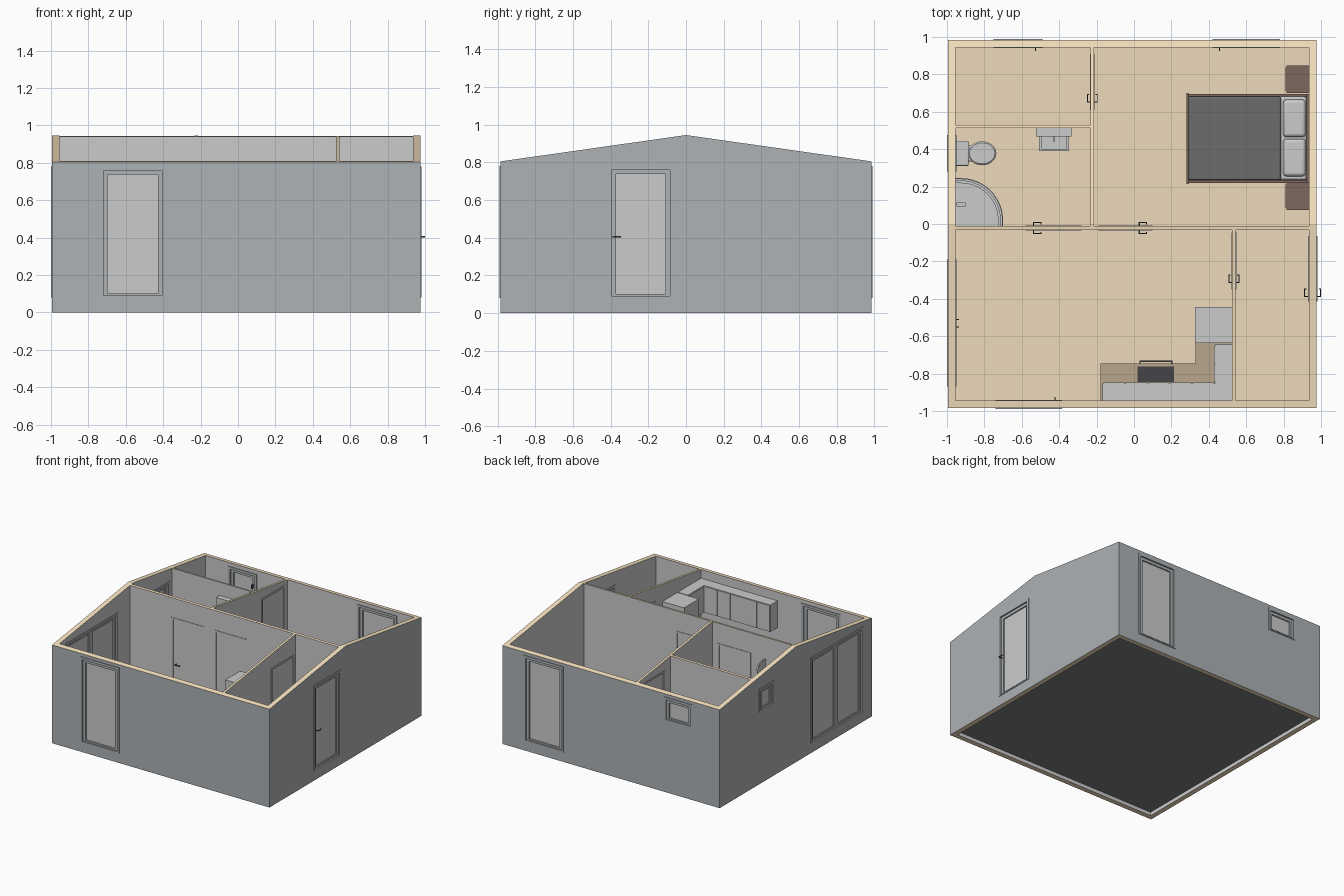
import bpy, bmesh, math
from mathutils import Matrix, Vector

if "Cube" in bpy.data.objects:
    bpy.data.objects.remove(bpy.data.objects["Cube"])

def mat(name, c):
    m = bpy.data.materials.new(name)
    m.diffuse_color = (*c, 1)
    m.use_nodes = True
    m.node_tree.nodes["Principled BSDF"].inputs["Base Color"].default_value = m.diffuse_color
    return m

LINING = mat("lining", (.8, .8, .8))
CLAD = mat("cladding", (.42, .445, .46))
WOOD = mat("wall_timber", (.95, .78, .53))
FLOOR = mat("floor_board", (.85, .7, .5))
SLAB = mat("slab", (.2, .205, .21))
DARK = mat("dark", (.06, .06, .065))
CLOTH = mat("blanket", (.15, .15, .15))
BROWN = mat("brown_wood", (.2, .14, .11))
COUNTER = mat("counter_wood", (.48, .38, .27))

def finish(name, bm, mats=()):
    bmesh.ops.recalc_face_normals(bm, faces=bm.faces)
    me = bpy.data.meshes.new(name)
    bm.to_mesh(me)
    bm.free()
    ob = bpy.data.objects.new(name, me)
    bpy.context.collection.objects.link(ob)
    for m in mats:
        me.materials.append(m)
    return ob

def boxes(name, items, m=None, bevel=0, seg=3):
    """One object from (x0, x1, y0, y1, z0, z1) boxes."""
    bm = bmesh.new()
    for x0, x1, y0, y1, z0, z1 in items:
        mid = Vector(((x0 + x1) / 2, (y0 + y1) / 2, (z0 + z1) / 2))
        bmesh.ops.create_cube(bm, size=1, matrix=Matrix.Translation(mid) @
                              Matrix.Diagonal((abs(x1 - x0), abs(y1 - y0), abs(z1 - z0), 1)))
    ob = finish(name, bm, [m] if m else [])
    if bevel:
        b = ob.modifiers.new("round", 'BEVEL')
        b.width, b.segments = bevel, seg
        smooth(ob)
    return ob

def smooth(ob):
    bpy.ops.object.select_all(action='DESELECT')
    ob.select_set(True)
    bpy.context.view_layer.objects.active = ob
    bpy.ops.object.shade_smooth_by_angle(angle=math.radians(35))

def prism(name, pts, vec, mats=()):
    bm = bmesh.new()
    f = bm.faces.new([bm.verts.new(p) for p in pts])
    r = bmesh.ops.extrude_face_region(bm, geom=[f])
    bmesh.ops.translate(bm, vec=vec, verts=[v for v in r["geom"] if isinstance(v, bmesh.types.BMVert)])
    return finish(name, bm, mats)

def loft(name, rings, n=32, m=None):
    """Stacked ellipses (cx, cy, rx, ry, z), capped at both ends."""
    bm = bmesh.new()
    rows = [[bm.verts.new((cx + rx * math.cos(2 * math.pi * i / n), cy + ry * math.sin(2 * math.pi * i / n), z))
             for i in range(n)] for cx, cy, rx, ry, z in rings]
    for a, b in zip(rows, rows[1:]):
        for i in range(n):
            bm.faces.new((a[i], a[(i + 1) % n], b[(i + 1) % n], b[i]))
    bm.faces.new(rows[0])
    bm.faces.new(rows[-1])
    ob = finish(name, bm, [m] if m else [])
    smooth(ob)
    return ob

# Walls: yz profile under the pitched roof line, extruded along x
def wall(name, x0, x1, y0, y1, z0=0):
    top = lambda y: .945 - .142 * abs(y)
    ys = [y1] + ([0] if y0 < 0 < y1 else []) + [y0]
    pts = [(x0, y0, z0), (x0, y1, z0)] + [(x0, y, top(y)) for y in ys]
    ob = prism(name, pts, (x1 - x0, 0, 0), [LINING, CLAD, WOOD])
    for p in ob.data.polygons:
        if abs(p.normal.z) > .5:
            p.material_index = 2
        elif p.center.dot(p.normal) > .97:
            p.material_index = 1
    return ob

FZ = .075
left = wall("left_wall", -.995, -.955, -.985, .985)
right = wall("right_wall", .935, .975, -.985, .985)
front = wall("front_wall", -.955, .935, -.985, -.945)
back = wall("back_wall", -.955, .935, .945, .985)
middle = wall("middle_partition", -.955, .935, -.032, -.012, FZ)
hall = wall("hall_partition", .525, .543, -.945, -.032, FZ)
bedroom = wall("bedroom_partition", -.232, -.214, -.012, .945, FZ)
bath = wall("bath_partition", -.955, -.232, .512, .53, FZ)
boxes("floor_slab", [(-.955, .935, -.945, .945, .03, .06)], SLAB)
boxes("floor_boards", [(-.955, .935, -.945, .945, .06, FZ)], FLOOR)

# Openings: a runs along the wall, d through it
def along(axis, a0, a1, d0, d1, z0, z1):
    return (a0, a1, d0, d1, z0, z1) if axis == 'x' else (d0, d1, a0, a1, z0, z1)

def ring(name, axis, a0, a1, d0, d1, z0, z1, w, wb, m):
    boxes(name, [along(axis, *b) for b in (
        (a0, a0 + w, d0, d1, z0, z1), (a1 - w, a1, d0, d1, z0, z1),
        (a0 + w, a1 - w, d0, d1, z0, z0 + wb), (a0 + w, a1 - w, d0, d1, z1 - w, z1))], m)

def cut(ob, box):
    c = boxes("cutter", [box])
    c.hide_render = True
    b = ob.modifiers.new("cut", 'BOOLEAN')
    b.object, b.operation, b.solver = c, 'DIFFERENCE', 'EXACT'
    bpy.context.view_layer.objects.active = ob
    bpy.ops.object.modifier_apply(modifier="cut")
    bpy.data.objects.remove(c)

def lever(name, axis, a0, a1, d0, d1, out, z=.405):
    parts = []
    for d, s in ((d0, -1), (d1, 1)):
        e = d + s * out
        parts += [(a0, a0 + .006, d - s * .02, e, z - .003, z + .003),
                  (a1 - .006, a1, e - s * .012, e, z - .003, z + .003),
                  (a0, a1, e - s * .005, e, z - .003, z + .003)]
    boxes(name, [along(axis, *p) for p in parts], DARK)

def window(name, w, axis, a0, a1, d0, d1, z0=.08, z1=.78, panes=1):
    cut(w, along(axis, a0 + .008, a1 - .008, d0 - .05, d1 + .05, z0 + .005, z1 - .008))
    ring(name + "_frame", axis, a0, a1, d0 - .005, d1 + .005, z0, z1, .02, .01, CLAD)
    mid, step = (d0 + d1) / 2, (a1 - a0 - .04) / panes
    for i in range(panes):
        b = a0 + .02 + i * step
        ring(f"{name}_sash_{i}", axis, b, b + step, mid - .013, mid + .013, z0 + .01, z1 - .02, .023, .012, CLAD)
        boxes(f"{name}_glass_{i}", [along(axis, b + .02, b + step - .02, mid - .003, mid + .003, z0 + .02, z1 - .04)])

def door(name, w, axis, a0, a1, d0, d1):
    cut(w, along(axis, a0 + .008, a1 - .008, d0 - .05, d1 + .05, z0 := FZ - .03, .772))
    ring(name + "_frame", axis, a0, a1, d0 - .004, d1 + .004, FZ, .78, .014, .004, None)
    boxes(name + "_leaf", [along(axis, a0 + .014, a1 - .014, d0 + .003, d1 - .003, FZ + .004, .766)])

window("front_window", front, 'x', -.74, -.385, -.985, -.945)
window("back_window", back, 'x', .42, .78, .945, .985)
window("back_small_window", back, 'x', -.75, -.49, .945, .985, .59, .78)
window("left_small_window", left, 'y', .28, .475, -.995, -.955, .59, .78)
window("patio_door", left, 'y', -.87, -.19, -.995, -.955, panes=2)
window("entrance_door", right, 'y', -.415, -.065, .935, .975)
lever("entrance_handle", 'y', -.39, -.345, .935, .975, .025)
door("bath_door", middle, 'x', -.58, -.28, -.032, -.012)
lever("bath_handle", 'x', -.54, -.495, -.032, -.012, .022)
door("bedroom_door", middle, 'x', -.19, .1, -.032, -.012)
lever("bedroom_handle", 'x', .025, .07, -.032, -.012, .022)
door("hall_door", hall, 'y', -.35, -.045, .525, .543)
lever("hall_handle", 'y', -.315, -.27, .525, .543, .02)
door("store_door", bedroom, 'y', .61, .91, -.232, -.214)
lever("store_handle", 'y', .65, .695, -.232, -.214, .02)
boxes("window_handles", [(-.425, -.419, -.955, -.925, .40, .44), (.455, .461, .925, .955, .40, .44),
                         (-.53, -.524, .925, .955, .66, .69),
                         (-.965, -.935, -.513, -.507, .36, .45), (-.965, -.935, -.553, -.547, .36, .45)], DARK)

# Bed and nightstands
boxes("bed_frame", [(.285, .935, .22, .233, FZ, .2), (.285, .935, .683, .696, FZ, .2),
                    (.28, .292, .215, .7, FZ, .22), (.922, .935, .22, .696, FZ, .34),
                    (.292, .922, .233, .683, .1, .14)], BROWN)
boxes("mattress", [(.292, .922, .235, .681, .14, .215)], None, .012)
boxes("blanket", [(.291, .785, .234, .682, .15, .226)], CLOTH, .01)
for i, y in enumerate((.255, .465)):
    boxes(f"pillow_{i}", [(.797, .918, y, y + .2, .21, .25)], None, .019, 4)
for i, y in enumerate((.075, .7)):
    boxes(f"nightstand_{i}", [(.815, .935, y, y + .147, FZ, .23), (.809, .815, y + .01, y + .137, .09, .15),
                              (.809, .815, y + .01, y + .137, .158, .222)], BROWN)

# Kitchen: base units, counter, wall units, fridge, cooker
boxes("base_units", [(-.17, .525, -.945, -.757, FZ, .355), (.345, .525, -.757, -.645, FZ, .355)])
boxes("counter", [(-.178, .525, -.945, -.745, .355, .37), (.328, .525, -.745, -.637, .355, .37)], COUNTER)
boxes("wall_units", [(-.168, .525, -.945, -.853, .52, .74), (.433, .525, -.853, -.645, .52, .74)])
boxes("wall_unit_doors", [(-.164 + i * .119, -.05 + i * .119, -.853, -.848, .524, .736) for i in range(5)] +
      [(.428, .433, -.842 + i * .098, -.749 + i * .098, .524, .736) for i in range(2)])
boxes("base_unit_doors", [(a, a + .178, -.757, -.751, .1, .35) for a in (-.166,)] +
      [(.222, .325, -.757, -.751, .1, .35), (.339, .345, -.74, -.65, .1, .35)])
boxes("fridge", [(.335, .525, -.637, -.445, FZ, .74), (.327, .334, -.637, -.445, .09, .4),
                 (.327, .334, -.637, -.445, .41, .74)])
boxes("hob", [(.02, .215, -.845, -.762, .37, .376)] +
      [(.03, .205, y, y + .006, .376, .381) for y in (-.835, -.817, -.799, -.781)], DARK)
boxes("oven_front", [(.02, .215, -.757, -.748, .1, .35)], DARK)
boxes("oven_handle", [(.03, .205, -.737, -.731, .31, .316), (.03, .036, -.75, -.731, .31, .316),
                      (.199, .205, -.75, -.731, .31, .316)], DARK)

# Toilet
boxes("toilet_tank", [(-.953, -.888, .315, .44, .2, .32), (-.955, -.884, .311, .444, .32, .333)], None, .006)
boxes("toilet_seat_hinge", [(-.888, -.86, .335, .42, .1, .212)], None, .005)
loft("toilet_bowl", [(-.83, .378, .055, .04, FZ), (-.83, .378, .05, .036, .11), (-.815, .378, .07, .058, .17),
                     (-.812, .378, .074, .062, .2)])
loft("toilet_lid", [(-.812, .378, .076, .064, .2), (-.812, .378, .076, .064, .21), (-.812, .378, .068, .056, .216)])

# Washbasin with mirror cabinet above
boxes("mirror_cabinet", [(-.525, -.335, .467, .512, .55, .765)])
boxes("basin", [(-.507, -.348, .39, .402, .29, .36), (-.507, -.348, .47, .512, .29, .36),
                (-.507, -.493, .402, .47, .29, .36), (-.362, -.348, .402, .47, .29, .36),
                (-.493, -.362, .402, .47, .29, .305)])
boxes("basin_tap", [(-.433, -.422, .482, .493, .36, .4), (-.433, -.422, .44, .493, .395, .403)])
boxes("basin_pedestal", [(-.455, -.4, .45, .512, FZ, .29)])

# Quarter-round shower
def arc(r, z):
    pts = [(-.925 + r * math.cos(t), .02 + r * math.sin(t), z) for t in (i * math.pi / 48 for i in range(25))]
    return [(pts[0][0], -.012, z)] + pts + [(-.955, pts[-1][1], z)]

def band(name, r0, r1, z0, z1):
    smooth(prism(name, arc(r1, z0) + arc(r0, z0)[::-1], (0, 0, z1 - z0)))

prism("shower_tray", arc(.2, FZ) + [(-.955, -.012, FZ)], (0, 0, .012))
band("shower_rim", .198, .225, FZ, .11)
band("shower_screen", .213, .219, .11, .75)
band("shower_top_rail", .21, .222, .75, .765)
boxes("shower_pole", [(-.95, -.942, .1, .108, .3, .7), (-.95, -.9, .094, .114, .7, .71)])
